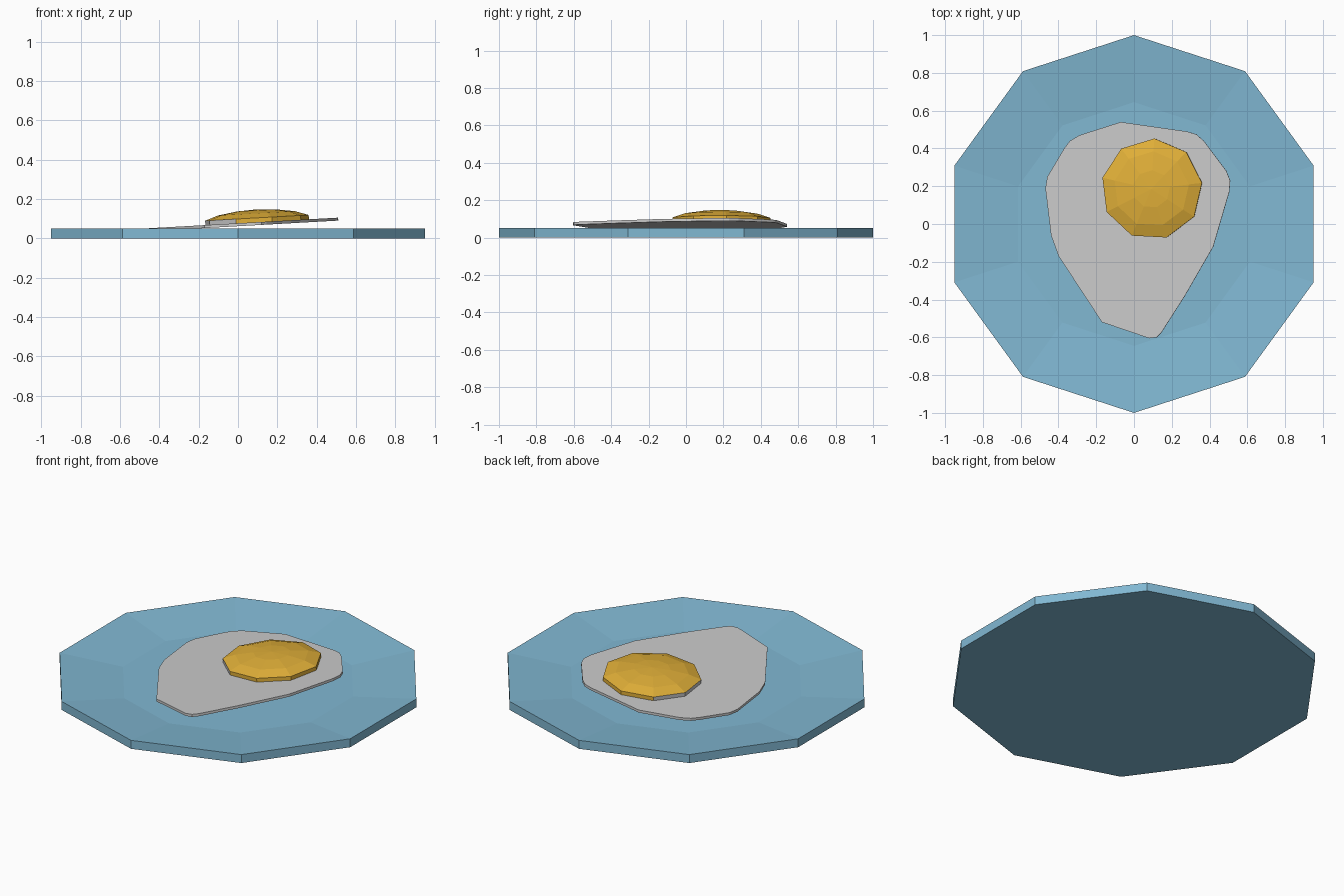
import bpy, bmesh
from math import sin, cos, radians, atan
from mathutils import Matrix

if "Cube" in bpy.data.objects:
    bpy.data.objects.remove(bpy.data.objects["Cube"])


def material(name, color):
    m = bpy.data.materials.new(name)
    m.diffuse_color = color
    m.use_nodes = True
    m.node_tree.nodes["Principled BSDF"].inputs["Base Color"].default_value = m.diffuse_color
    return m


def make_object(name, bm, mats=()):
    bmesh.ops.recalc_face_normals(bm, faces=bm.faces)
    me = bpy.data.meshes.new(name)
    bm.to_mesh(me)
    bm.free()
    for m in mats:
        me.materials.append(m)
    ob = bpy.data.objects.new(name, me)
    bpy.context.collection.objects.link(ob)
    return ob


def turned(sides, start, profile, apex=None):
    """Low-poly lathe of (radius, z) rings; returns bmesh and its wall faces."""
    bm = bmesh.new()
    rings = []
    for r, z in profile:
        angles = [radians(start + 360 * i / sides) for i in range(sides)]
        rings.append([bm.verts.new((r * cos(a), r * sin(a), z)) for a in angles])
    bands = []
    for low, high in zip(rings, rings[1:]):
        bands.append([bm.faces.new((low[i], low[(i + 1) % sides],
                                    high[(i + 1) % sides], high[i]))
                      for i in range(sides)])
    bm.faces.new(rings[0][::-1])
    if apex is None:
        bm.faces.new(rings[-1])
    else:
        tip = bm.verts.new((0, 0, apex))
        for i in range(sides):
            bm.faces.new((rings[-1][i], rings[-1][(i + 1) % sides], tip))
    return bm, bands[0]


blue = material("plate_blue", (0.22, 0.48, 0.65, 1))
gold = material("yolk_gold", (0.75, 0.43, 0.04, 1))
pale = material("egg_grey", (0.6, 0.6, 0.6, 1))

# Shared slope of the egg resting on the plate
SLOPE = 0.056
tilt = Matrix.Rotation(-atan(SLOPE), 4, 'Y')

# Ten-sided dished plate
bm, _ = turned(10, 90, [(1, 0), (1, 0.05), (0.645, 0.015)])
make_object("plate", bm, [blue])

# Egg white: thin rounded outline, tilted up towards +x
outline = [(-0.07, 0.54), (0.28, 0.49), (0.33, 0.475), (0.37, 0.44), (0.49, 0.28),
           (0.51, 0.23), (0.505, 0.17), (0.42, -0.12), (0.27, -0.38),
           (0.145, -0.575), (0.12, -0.6), (0.08, -0.605), (-0.17, -0.52),
           (-0.40, -0.17), (-0.44, -0.06), (-0.47, 0.19), (-0.46, 0.25),
           (-0.37, 0.40), (-0.34, 0.44), (-0.29, 0.47)]
bm = bmesh.new()
base = bm.faces.new([bm.verts.new((x, y, -0.015)) for x, y in outline])
top = bmesh.ops.extrude_face_region(bm, geom=[base], use_keep_orig=True)
for v in top["geom"]:
    if isinstance(v, bmesh.types.BMVert):
        v.co.z = 0
white = make_object("egg_white", bm, [pale])
white.matrix_world = Matrix.Translation((0, 0, 0.0763)) @ tilt

# Nine-sided faceted yolk, with a pale wall on its -x side
bm, wall = turned(9, 87, [(0.268, 0), (0.268, 0.022), (0.20, 0.045), (0.10, 0.06)], 0.065)
for f in wall:
    if f.calc_center_median().x < -0.08:
        f.material_index = 1
yolk = make_object("yolk", bm, [gold, pale])
yolk.matrix_world = Matrix.Translation((0.095, 0.185, 0.0816)) @ tilt
